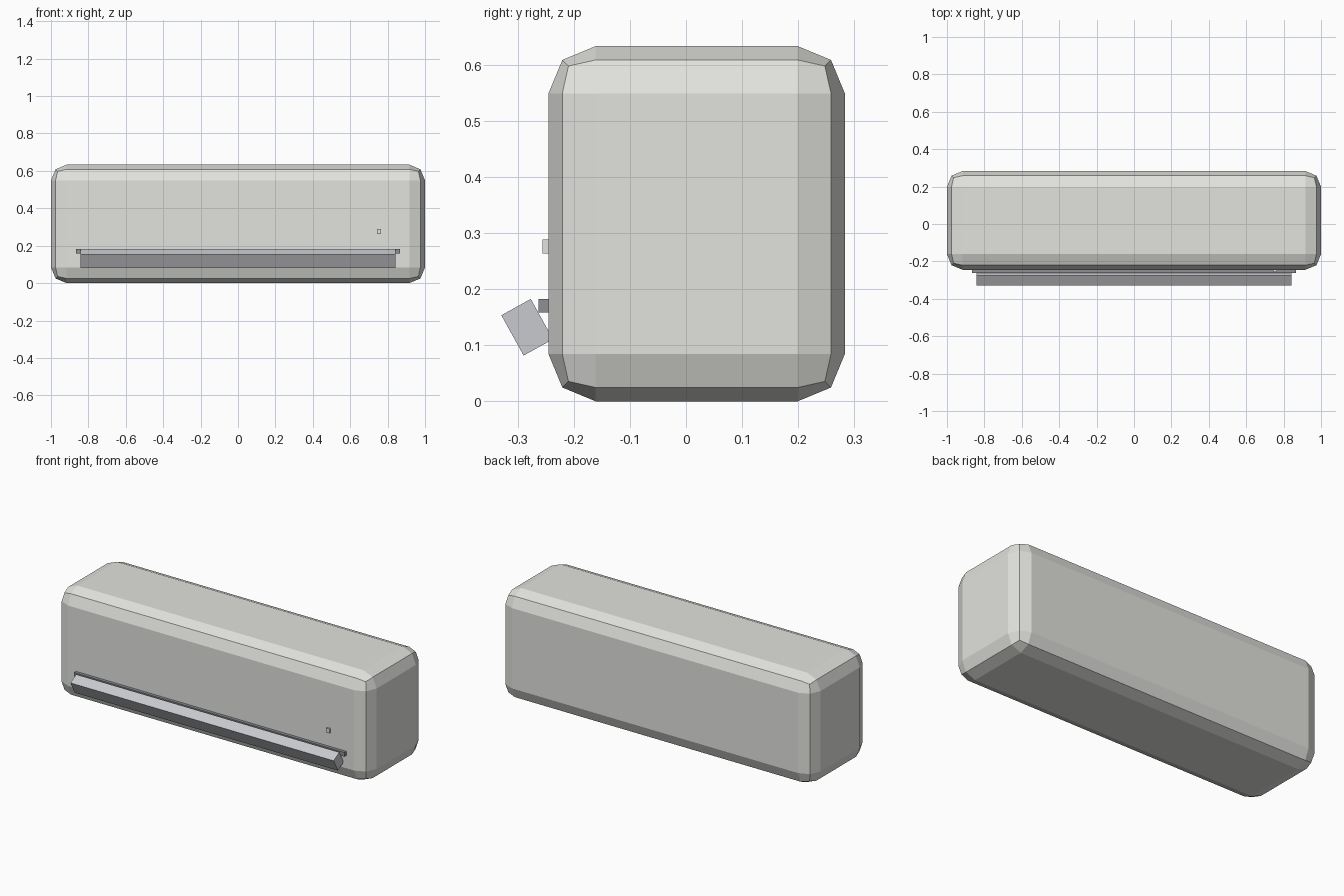
import bpy, math
from mathutils import Matrix, Vector

if "Cube" in bpy.data.objects:
    bpy.data.objects.remove(bpy.data.objects["Cube"])


def material(name, rgb):
    m = bpy.data.materials.new(name)
    m.diffuse_color = (*rgb, 1)
    m.use_nodes = True
    m.node_tree.nodes["Principled BSDF"].inputs["Base Color"].default_value = m.diffuse_color
    return m


WHITE = material("warm white", (0.76, 0.76, 0.73))
SILVER = material("cool silver", (0.58, 0.59, 0.62))
GREY = material("slot grey", (0.27, 0.28, 0.30))


def box(name, lo, hi, mat):
    """Axis-aligned box between two corners."""
    lo, hi = Vector(lo), Vector(hi)
    bpy.ops.mesh.primitive_cube_add(size=1, location=(lo + hi) / 2)
    ob = bpy.context.object
    ob.name = name
    ob.data.transform(Matrix.Diagonal((*(hi - lo), 1)))
    ob.data.materials.append(mat)
    return ob


# Chamfered main housing
body = box("housing", (-1, -0.245, 0), (1, 0.283, 0.633), WHITE)
bev = body.modifiers.new("rounded edges", "BEVEL")
bev.width = 0.084
bev.segments = 2

# Air outlet strip and small indicator
box("outlet_strip", (-0.865, -0.263, 0.158), (0.865, -0.235, 0.182), GREY)
box("indicator", (0.742, -0.256, 0.263), (0.765, -0.235, 0.288), WHITE)

# Tilted flap, its inner part sunk into the housing
flap = box("air_flap", (-0.843, 0, -0.082), (0.843, 0.06, 0), SILVER)
flap.data.transform(Matrix.Rotation(math.radians(29), 4, "X"))
flap.location = (0, 0, 0)
flap.data.transform(Matrix.Translation((0, -0.283, 0.132)))
